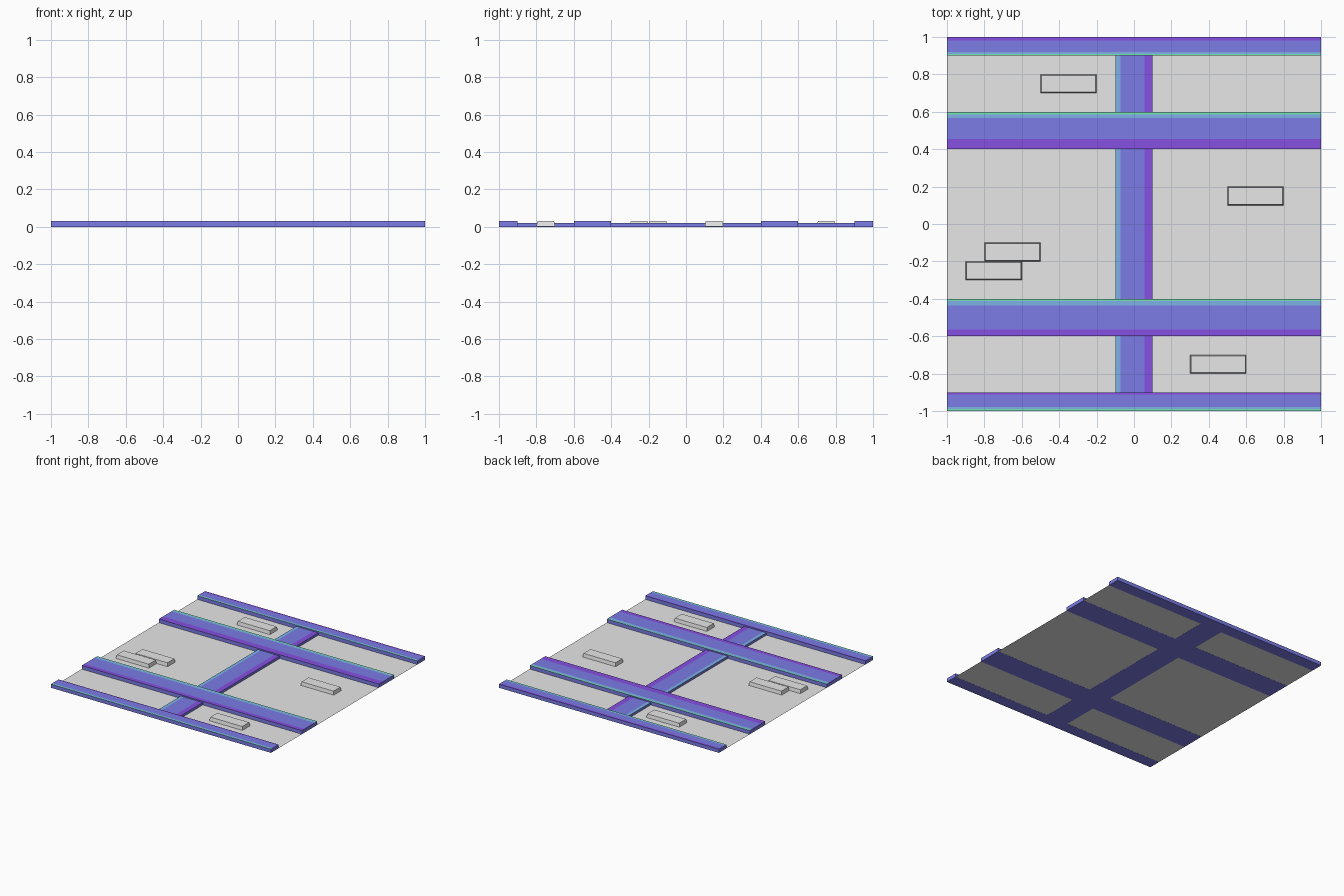
import bpy, bmesh

if "Cube" in bpy.data.objects:
    bpy.data.objects.remove(bpy.data.objects["Cube"])


def make_mat(name, rgb):
    m = bpy.data.materials.new(name)
    m.diffuse_color = (*rgb, 1)
    m.use_nodes = True
    m.node_tree.nodes["Principled BSDF"].inputs["Base Color"].default_value = m.diffuse_color
    return m


GREY = make_mat("light grey", (0.8, 0.8, 0.8))
STRIP_MATS = [
    make_mat("periwinkle", (0.20, 0.20, 0.80)),
    make_mat("violet", (0.24, 0.08, 0.76)),
    make_mat("sky blue", (0.20, 0.45, 0.80)),
    make_mat("sea green", (0.20, 0.76, 0.48)),
]


def new_object(name, bm, mats):
    mesh = bpy.data.meshes.new(name)
    bm.to_mesh(mesh)
    bm.free()
    for m in mats:
        mesh.materials.append(m)
    ob = bpy.data.objects.new(name, mesh)
    bpy.context.collection.objects.link(ob)
    return ob


def box_bm(x0, x1, y0, y1, z0, z1, taper=0):
    bm = bmesh.new()
    bmesh.ops.create_cube(bm, size=1)
    for v in bm.verts:
        top = v.co.z > 0
        t = taper if top else 0
        v.co.x = x1 - t if v.co.x > 0 else x0 + t
        v.co.y = y1 - t if v.co.y > 0 else y0 + t
        v.co.z = z1 if top else z0
    return bm


def strip(name, axis, lo, hi, height, bands):
    """Full-length bar; bands = (start, end, material) across its top face."""
    if axis == 1:
        bm = box_bm(-1, 1, lo, hi, 0, height)
    else:
        bm = box_bm(lo, hi, -1, 1, 0, height)
    normal = [0, 0, 0]
    normal[axis] = 1
    for cut in sorted({c for b in bands for c in b[:2]}):
        if lo < cut < hi:
            point = [0, 0, 0]
            point[axis] = cut
            bmesh.ops.bisect_plane(bm, geom=bm.verts[:] + bm.edges[:] + bm.faces[:],
                                   plane_co=point, plane_no=normal)
    bm.normal_update()
    for f in bm.faces:
        if f.normal.z > 0.5:
            c = f.calc_center_median()[axis]
            for a, b, idx in bands:
                if a < c < b:
                    f.material_index = idx
    return new_object(name, bm, STRIP_MATS)


# Thin floor sheet
bm = bmesh.new()
bmesh.ops.create_grid(bm, x_segments=1, y_segments=1, size=1)
for v in bm.verts:
    v.co.z = 0.0005
new_object("floor", bm, [GREY])

# Cross strips with coloured edge bands
strip("back_edge_strip", 1, 0.9, 1.0, 0.03,
      [(0.982, 1.0, 1), (0.91, 0.92, 2), (0.9, 0.91, 3)])
strip("back_strip", 1, 0.4, 0.6, 0.03,
      [(0.4, 0.455, 1), (0.566, 0.585, 2), (0.585, 0.6, 3)])
strip("front_strip", 1, -0.6, -0.4, 0.03,
      [(-0.6, -0.565, 1), (-0.435, -0.411, 2), (-0.411, -0.4, 3)])
strip("front_edge_strip", 1, -1.0, -0.9, 0.03,
      [(-0.912, -0.9, 1), (-0.99, -0.978, 2), (-1.0, -0.99, 3)])

# Lower centre strip running front to back
strip("centre_strip", 0, -0.1, 0.1, 0.02,
      [(-0.1, -0.073, 2), (0.055, 0.1, 1)])

# Small loose blocks with slightly tapered sides
for i, (x, y) in enumerate([(-0.5, 0.7), (0.5, 0.1), (-0.8, -0.2),
                            (-0.9, -0.3), (0.3, -0.8)]):
    new_object(f"block_{i + 1}",
               box_bm(x, x + 0.3, y, y + 0.1, 0.001, 0.03, 0.005), [GREY])
